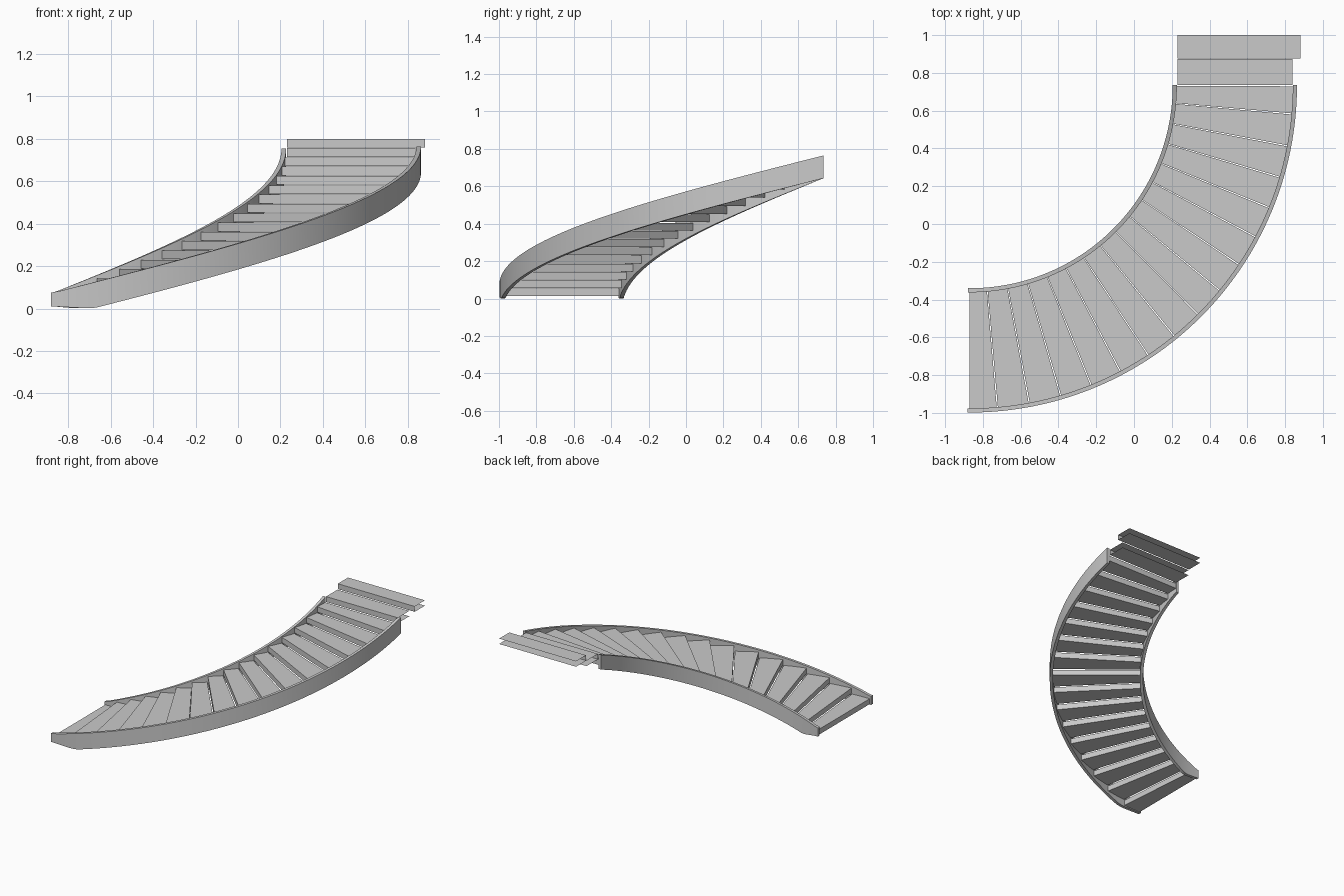
import bpy, bmesh, math

cube = bpy.data.objects.get("Cube")
if cube:
    bpy.data.objects.remove(cube)

grey = bpy.data.materials.new("plain_grey")
grey.use_nodes = True
colour = (0.59, 0.59, 0.59, 1)
grey.diffuse_color = colour
grey.node_tree.nodes["Principled BSDF"].inputs["Base Color"].default_value = colour

CX, CY = -0.87, 0.735          # centre of the curve
R_IN, R_OUT = 1.075, 1.733     # outer faces of the two stringers
THICK = 0.022
BASE, RISE = 0.01, 0.0439
STEP_HEIGHT = 0.041            # leaves a thin slit between steps
CURVED = 16                    # winding steps
SLOPE = 0.69 / 90              # climb per degree


def on_arc(radius, deg):
    a = math.radians(deg)
    return (CX + radius * math.sin(a), CY - radius * math.cos(a))


def make_object(name, bm):
    bmesh.ops.recalc_face_normals(bm, faces=bm.faces)
    mesh = bpy.data.meshes.new(name)
    bm.to_mesh(mesh)
    bm.free()
    mesh.materials.append(grey)
    obj = bpy.data.objects.new(name, mesh)
    bpy.context.collection.objects.link(obj)
    return obj


def step(name, plan, number, closed_back):
    """Hollow step: tread, riser and soffit, with an optional back.
    plan runs front-left, front-right, back-right, back-left."""
    z = BASE + RISE * number
    bm = bmesh.new()
    top = [bm.verts.new((x, y, z)) for x, y in plan]
    low = [bm.verts.new((x, y, z - STEP_HEIGHT)) for x, y in plan]
    bm.faces.new(top)
    bm.faces.new(low[::-1])
    bm.faces.new((low[0], low[1], top[1], top[0]))
    if closed_back:
        bm.faces.new((low[2], low[3], top[3], top[2]))
    make_object(name, bm)


def stringer(name, r0, r1, top_end):
    """Curved side board: a rectangular section swept up the helix."""
    bm = bmesh.new()
    steps = 64
    rings = []
    for i in range(steps + 1):
        deg = -0.4 + 90.4 * i / steps
        top = 0.075 + (top_end - 0.075) * max(deg, 0) / 90
        low = max(SLOPE * deg - 0.047, BASE - BASE * max(deg, 0) / 6, 0)
        section = [(r0, low), (r1, low), (r1, top), (r0, top)]
        rings.append([bm.verts.new((*on_arc(r, deg), z)) for r, z in section])
    for a, b in zip(rings, rings[1:]):
        for k in range(4):
            n = (k + 1) % 4
            bm.faces.new((a[k], a[n], b[n], b[k]))
    bm.faces.new(rings[0])
    bm.faces.new(rings[-1])
    obj = make_object(name, bm)
    bpy.ops.object.select_all(action="DESELECT")
    obj.select_set(True)
    bpy.context.view_layer.objects.active = obj
    bpy.ops.object.shade_smooth_by_angle(angle=math.radians(30))


# Side boards
stringer("inner_stringer", R_IN, R_IN + THICK, 0.755)
stringer("outer_stringer", R_OUT - THICK, R_OUT, 0.765)

# Winding steps, with slightly narrower first and last ones
angles = [0] + [5 + 80 * i / (CURVED - 2) for i in range(CURVED - 1)] + [90]
r0, r1 = R_IN + THICK * 0.8, R_OUT - THICK * 0.8
for i, (a, b) in enumerate(zip(angles, angles[1:])):
    b -= 0.2
    plan = [on_arc(r0, a), on_arc(r1, a), on_arc(r1, b), on_arc(r0, b)]
    step(f"winding_step_{i + 1}", plan, i + 1, True)

# Straight top step and landing edge, open at the back
LEFT, MID, BACK = 0.23, 0.877, 1.0
for name, right, y0, y1, number in (
        ("top_step", 0.838, CY, MID - 0.004, CURVED + 1),
        ("landing_edge", 0.881, MID, BACK, CURVED + 2)):
    step(name, [(LEFT, y0), (right, y0), (right, y1), (LEFT, y1)], number, False)
